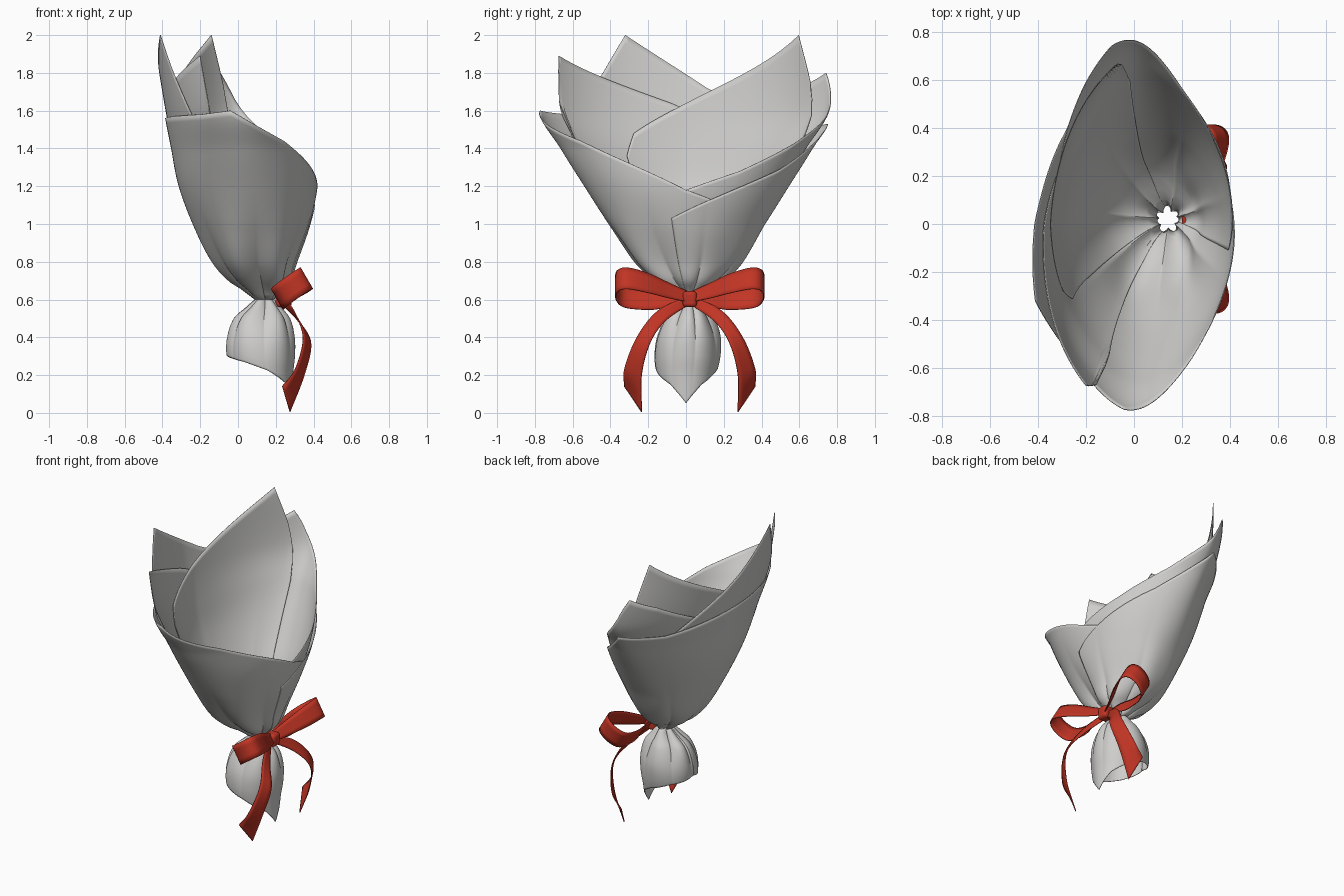
import bpy, math
from mathutils import Vector

if "Cube" in bpy.data.objects:
    bpy.data.objects.remove(bpy.data.objects["Cube"])


def material(name, rgb):
    m = bpy.data.materials.new(name)
    m.diffuse_color = (*rgb, 1)
    m.use_nodes = True
    m.node_tree.nodes["Principled BSDF"].inputs["Base Color"].default_value = m.diffuse_color
    return m


PAPER = material("light grey paper", (0.62, 0.615, 0.605))
RED = material("red ribbon", (0.53, 0.035, 0.018))


def interp(keys, t, smooth=False):
    """Interpolate rows of (t, a, b, ...), straight or as a soft curve."""
    n = len(keys)
    t = min(max(t, keys[0][0]), keys[-1][0])
    i = 0
    while i < n - 2 and t > keys[i + 1][0]:
        i += 1
    k0, k1 = keys[i], keys[i + 1]
    d = k1[0] - k0[0]
    f = (t - k0[0]) / d
    out = []
    for c in range(1, len(k0)):
        a, b = k0[c], k1[c]
        if not smooth:
            out.append(a + (b - a) * f)
            continue
        p, q = keys[max(i - 1, 0)], keys[min(i + 2, n - 1)]
        ma = (b - p[c]) / (k1[0] - p[0]) * d
        mb = (q[c] - a) / (q[0] - k0[0]) * d
        out.append((2*f**3 - 3*f*f + 1) * a + (f**3 - 2*f*f + f) * ma
                   + (3*f*f - 2*f**3) * b + (f**3 - f*f) * mb)
    return out


def grid_object(name, rows, mat, thick):
    """Quad grid from rows of points, given a thin thickness."""
    w = len(rows[0])
    faces = [(i*w + j, i*w + j + 1, (i+1)*w + j + 1, (i+1)*w + j)
             for i in range(len(rows) - 1) for j in range(w - 1)]
    me = bpy.data.meshes.new(name)
    me.from_pydata([p for r in rows for p in r], [], faces)
    me.materials.append(mat)
    ob = bpy.data.objects.new(name, me)
    bpy.context.collection.objects.link(ob)
    s = ob.modifiers.new("thickness", 'SOLIDIFY')
    s.thickness, s.offset = thick, 0
    finish(ob)
    return ob


def finish(ob):
    bpy.ops.object.select_all(action='DESELECT')
    ob.select_set(True)
    bpy.context.view_layer.objects.active = ob
    bpy.ops.object.shade_smooth_by_angle(angle=math.radians(40))


# Wrapper cross-sections: z, centre x, radius x, radius y
UPPER = [(0.6, 0.14, 0.045, 0.05), (0.65, 0.125, 0.095, 0.10), (0.7, 0.11, 0.155, 0.18),
         (0.8, 0.085, 0.215, 0.285), (1.0, 0.07, 0.305, 0.415), (1.2, 0.055, 0.367, 0.54),
         (1.4, 0.035, 0.387, 0.665), (1.6, 0.018, 0.402, 0.775), (2.0, -0.005, 0.425, 0.79)]
LOWER = [(0.0, 0.14, 0.14, 0.10), (0.2, 0.13, 0.158, 0.155), (0.3, 0.12, 0.178, 0.172),
         (0.4, 0.12, 0.175, 0.165), (0.5, 0.125, 0.143, 0.125), (0.56, 0.135, 0.085, 0.08),
         (0.6, 0.14, 0.045, 0.05)]


def sheet(name, rim, profile, s0=1.0, s1=None, flare=0.0):
    """Paper sheet around the waist; rim lists (angle, height) of its free edge."""
    s1 = s0 if s1 is None else s1
    a0, a1 = rim[0][0], rim[-1][0]
    angles = sorted({a0 + 2*i for i in range(int((a1 - a0) / 2) + 1)} | {k[0] for k in rim})
    rows = []
    for ang in angles:
        th = math.radians(ang)
        top = interp(rim, ang)[0]
        sc = s0 + (s1 - s0) * (ang - a0) / (a1 - a0)
        co, si = math.cos(th), math.sin(th)
        col = []
        for j in range(33):
            z = 0.6 + (top - 0.6) * (j / 32)
            cx, ax, ay = interp(profile, z, True)
            # gathered pleats that fade away from the waist
            amp = 0.34 * math.exp(-abs(z - 0.6) / 0.13)
            fold = abs(math.cos(3.5*th + 0.5 + 0.5*math.sin(2*th))) ** 0.7 - 0.65
            broad = 0.3 * max(z - 0.6, 0) * math.exp(-((z - 0.6) / 0.26) ** 2)
            r = ((sc + flare * max(z - 1.4, 0))
                 * (1 + amp * fold + 0.25 * amp * math.sin(5*th) + broad * math.sin(6*th + 1)))
            cy = 0.02 * max(0, 1 - abs(z - 0.6) / 0.4)
            # the mouth narrows to a pointed oval
            k = min(max((z - 0.8) / 0.6, 0), 1)
            x = cx + ax * r * co * (1 - 0.18 * k * si**4) + 0.07 * k * max(si, 0) * max(-co, 0)
            col.append((x, cy + ay * r * si, z))
        rows.append(col)
    return grid_object(name, rows, PAPER, 0.004)


# Outer sheet wraps all round and overlaps itself at the bow side
sheet("outer_wrap", [(-10, 1.03), (56, 1.29), (98, 1.53), (135, 1.5), (180, 1.56), (235, 1.58),
                     (260, 1.6), (306, 1.44), (360, 1.18), (385, 1.1)], UPPER, 1.01, 0.99, 0.08)
# Inner sheets with pointed corners at the back
sheet("side_sheet", [(-13, 1.13), (0, 1.18), (30, 1.28), (60, 1.42), (85, 1.57), (97, 1.66),
                     (110, 1.8), (130, 1.72), (150, 1.6), (180, 1.42)], UPPER, 0.975, 0.93, 0.13)
sheet("back_sheet", [(120, 1.3), (141, 1.5), (172, 1.72), (203, 2.0), (212, 1.82),
                     (236, 1.4)], UPPER, 0.97, flare=0.12)
sheet("left_corner_sheet", [(157, 1.47), (186, 1.64), (238, 1.89), (241, 1.65),
                            (244, 1.35)], UPPER, 0.955, flare=0.1)
sheet("right_corner_sheet", [(103, 1.4), (111, 1.75), (120, 2.0), (145, 1.85), (172, 1.69),
                             (205, 1.48), (212, 1.36)], UPPER, 0.92, flare=-0.08)

# Gathered skirt below the waist, pointed toward the bow side
sheet("lower_skirt", [(-180, 0.31), (-120, 0.27), (-80, 0.225), (-35, 0.15), (0, 0.05), (35, 0.15),
                      (80, 0.225), (120, 0.27), (180, 0.31)], LOWER)

# Bow: loop path rows of (outward, across, half width)
LOOP = [(0.0, 0.012, 0.03), (0.1, 0.04, 0.045), (0.22, 0.08, 0.06), (0.33, 0.092, 0.065),
        (0.383, 0.05, 0.065), (0.388, -0.03, 0.065), (0.34, -0.085, 0.065), (0.2, -0.07, 0.06),
        (0.1, -0.03, 0.045), (0.0, -0.005, 0.03)]
WIDE, ACROSS = Vector((0.5, 0, -0.86)), Vector((0.82, 0, 0.57))
# Tail edges: outward, x, z of the inner edge, then of the outer edge
TAIL = [(0.0, 0.235, 0.575, 0.01, 0.235, 0.62), (0.13, 0.32, 0.485, 0.17, 0.295, 0.54),
        (0.21, 0.385, 0.37, 0.28, 0.345, 0.40), (0.255, 0.35, 0.2, 0.345, 0.305, 0.235),
        (0.255, 0.275, 0.005, 0.345, 0.235, 0.14)]


def sample(table, steps):
    keys = [(i, *row) for i, row in enumerate(table)]
    return [interp(keys, (len(table) - 1) * i / steps, True) for i in range(steps + 1)]


for side, label in ((-1, "left"), (1, "right")):
    rows = []
    for s, p, h in sample(LOOP, 60):
        f = s / 0.39
        c = Vector((0.24 + 0.055*f, 0.02 + side*s, 0.605 + 0.065*f)) + ACROSS * p
        rows.append([c + WIDE * h * k for k in (-1, -0.5, 0, 0.5, 1)])
    grid_object("bow_loop_" + label, rows, RED, 0.006)
    rows = []
    for s0, x0, z0, s1, x1, z1 in sample(TAIL, 40):
        a = Vector((x0, 0.02 + side*s0, z0))
        b = Vector((x1, 0.02 + side*s1, z1))
        rows.append([a.lerp(b, k / 4) for k in range(5)])
    grid_object("bow_tail_" + label, rows, RED, 0.006)

# Bow knot
bpy.ops.mesh.primitive_cube_add(size=1, location=(0.242, 0.02, 0.602))
knot = bpy.context.object
knot.name = "bow_knot"
knot.scale = (0.085, 0.075, 0.085)
bpy.ops.object.transform_apply(location=False, rotation=False, scale=True)
knot.data.materials.append(RED)
bev = knot.modifiers.new("round", 'BEVEL')
bev.width, bev.segments = 0.02, 4
finish(knot)
